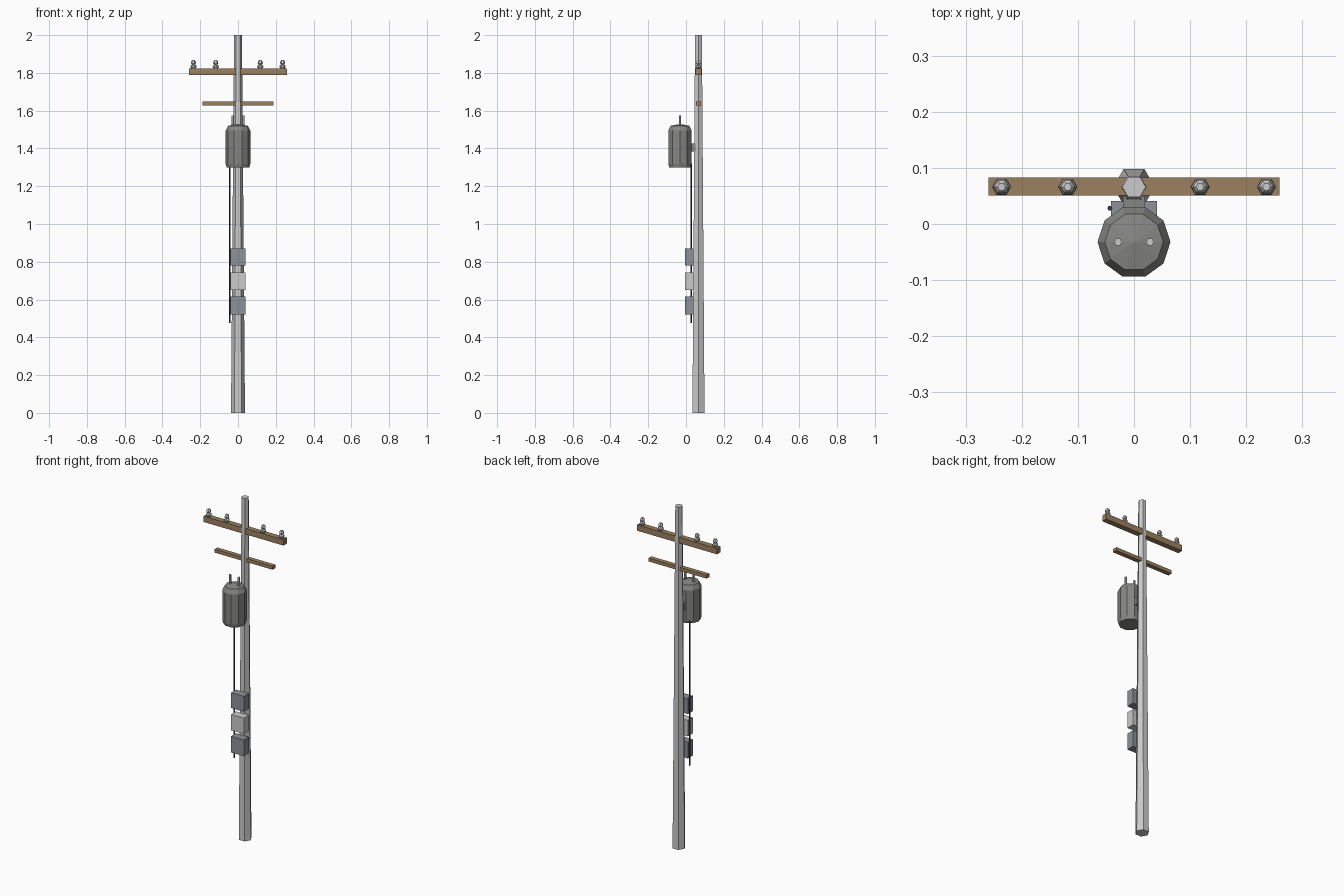
import bpy
import math

if "Cube" in bpy.data.objects:
    bpy.data.objects.remove(bpy.data.objects["Cube"])


def material(name, rgb):
    m = bpy.data.materials.new(name)
    m.diffuse_color = (*rgb, 1)
    m.use_nodes = True
    m.node_tree.nodes["Principled BSDF"].inputs["Base Color"].default_value = m.diffuse_color
    return m


wood = material("wood", (0.33, 0.22, 0.12))
steel = material("blue_grey_metal", (0.26, 0.29, 0.32))
pale = material("pale_metal", (0.75, 0.75, 0.75))
dark = material("dark_cable", (0.04, 0.04, 0.05))
tank_grey = material("tank_grey", (0.24, 0.24, 0.23))


def finish(name, verts, faces, mat):
    mesh = bpy.data.meshes.new(name)
    mesh.from_pydata(verts, [], faces)
    mesh.update()
    if mat:
        mesh.materials.append(mat)
    obj = bpy.data.objects.new(name, mesh)
    bpy.context.collection.objects.link(obj)
    return obj


def lathe(name, x, y, profile, sides, mat=None):
    """Faceted solid of revolution from (radius, z) pairs, capped at both ends."""
    verts = [(x + r * math.cos(math.tau * i / sides),
              y + r * math.sin(math.tau * i / sides), z)
             for r, z in profile for i in range(sides)]
    faces = [list(range(sides))[::-1]]
    for k in range(len(profile) - 1):
        a, b = k * sides, (k + 1) * sides
        for i in range(sides):
            j = (i + 1) % sides
            faces.append((a + i, a + j, b + j, b + i))
    faces.append(list(range(len(verts) - sides, len(verts))))
    return finish(name, verts, faces, mat)


def box(name, x, y, z, mat=None):
    """Box from (min, max) ranges on each axis."""
    verts = [(a, b, c) for c in z for b in y for a in x]
    faces = [(0, 2, 3, 1), (4, 5, 7, 6), (0, 1, 5, 4),
             (2, 6, 7, 3), (0, 4, 6, 2), (1, 3, 7, 5)]
    return finish(name, verts, faces, mat)


POLE_Y = 0.066
TANK_Y = -0.032

# Tapered six-sided pole
lathe("pole", 0, POLE_Y, [(0.037, 0), (0.021, 2.0)], 6)

# Crossarms
box("upper_crossarm", (-0.259, 0.259), (0.051, 0.083), (1.79, 1.824), wood)
box("lower_crossarm", (-0.189, 0.187), (0.054, 0.08), (1.628, 1.648), wood)

# Two-tier insulators on the upper arm
for n, x in enumerate((-0.236, -0.118, 0.118, 0.236)):
    lathe(f"insulator_{n + 1}", x, POLE_Y,
          [(0.010, 1.822), (0.0165, 1.831), (0.0155, 1.838), (0.008, 1.845),
           (0.0135, 1.851), (0.0125, 1.860), (0.007, 1.867)], 6)

# Transformer tank with shallow conical lid
lathe("transformer_tank", 0, TANK_Y,
      [(0.060, 1.30), (0.065, 1.318), (0.065, 1.495),
       (0.052, 1.52), (0.001, 1.529)], 10, tank_grey)

# Bushings on the lid
for side, x in (("left", -0.0285), ("right", 0.0285)):
    lathe(f"bushing_{side}", x, TANK_Y, [(0.007, 1.51), (0.007, 1.575)], 6)

# Bracket joining tank and pole
box("tank_bracket", (-0.02, 0.02), (0.02, 0.05), (1.385, 1.425), tank_grey)

# Equipment boxes down the front of the pole
for name, z, mat in (("upper_box", (0.78, 0.87), steel),
                     ("meter_box", (0.65, 0.743), pale),
                     ("lower_box", (0.52, 0.615), steel)):
    box(name, (-0.041, 0.041), (-0.005, 0.041), z, mat)

# Cable conduit from tank to boxes
lathe("conduit", -0.043, 0.028, [(0.0045, 0.475), (0.0045, 1.32)], 6, dark)
